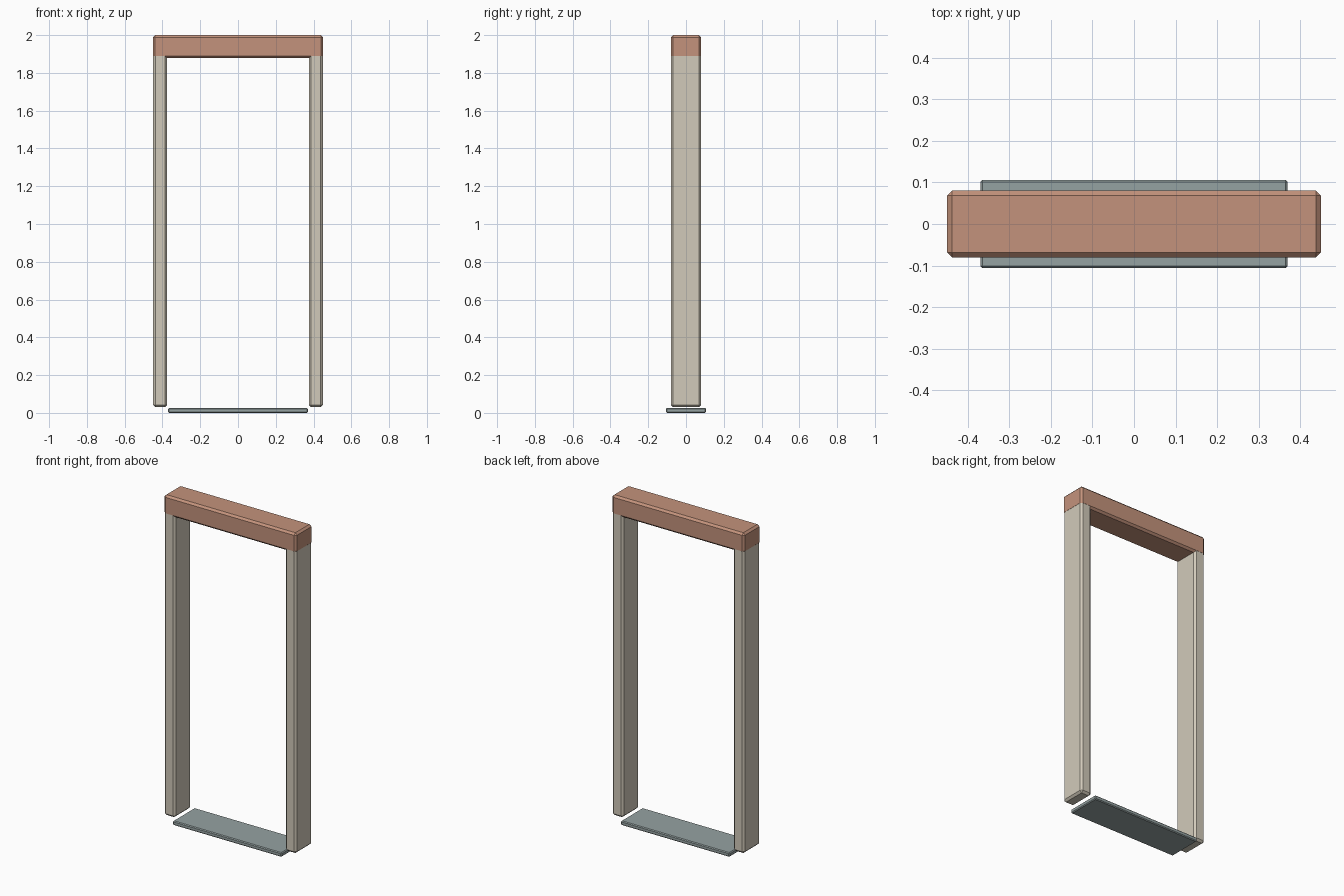
import bpy

if "Cube" in bpy.data.objects:
    bpy.data.objects.remove(bpy.data.objects["Cube"])


def material(name, rgb):
    mat = bpy.data.materials.new(name)
    mat.diffuse_color = (*rgb, 1.0)
    mat.use_nodes = True
    mat.node_tree.nodes["Principled BSDF"].inputs["Base Color"].default_value = mat.diffuse_color
    return mat


def bevelled_box(name, x, y, z, bevel, mat):
    """Box from (min, max) ranges with a single-step chamfer on every edge."""
    ranges = (x, y, z)
    bpy.ops.mesh.primitive_cube_add(size=1, location=[(a + b) / 2 for a, b in ranges])
    obj = bpy.context.object
    obj.name = name
    obj.scale = [b - a for a, b in ranges]
    bpy.ops.object.transform_apply(location=False, rotation=False, scale=True)
    mod = obj.modifiers.new("chamfer", "BEVEL")
    mod.width = bevel
    mod.segments = 1
    obj.data.materials.append(mat)
    return obj


clay = material("clay", (0.55, 0.29, 0.20))
cream = material("cream", (0.64, 0.59, 0.49))
slate = material("slate", (0.30, 0.36, 0.36))

# Side posts, reaching up into the header
for side, x in (("left", (-0.45, -0.375)), ("right", (0.375, 0.45))):
    bevelled_box(side + "_jamb", x, (-0.08, 0.08), (0.03, 1.92), 0.012, cream)

# Top beam, a hair proud of the posts so its faces read cleanly
bevelled_box("header", (-0.4505, 0.4505), (-0.0805, 0.0805), (1.878, 2.0), 0.012, clay)

# Thin floor plate between the posts
bevelled_box("threshold", (-0.37, 0.37), (-0.106, 0.106), (0.0, 0.026), 0.005, slate)
